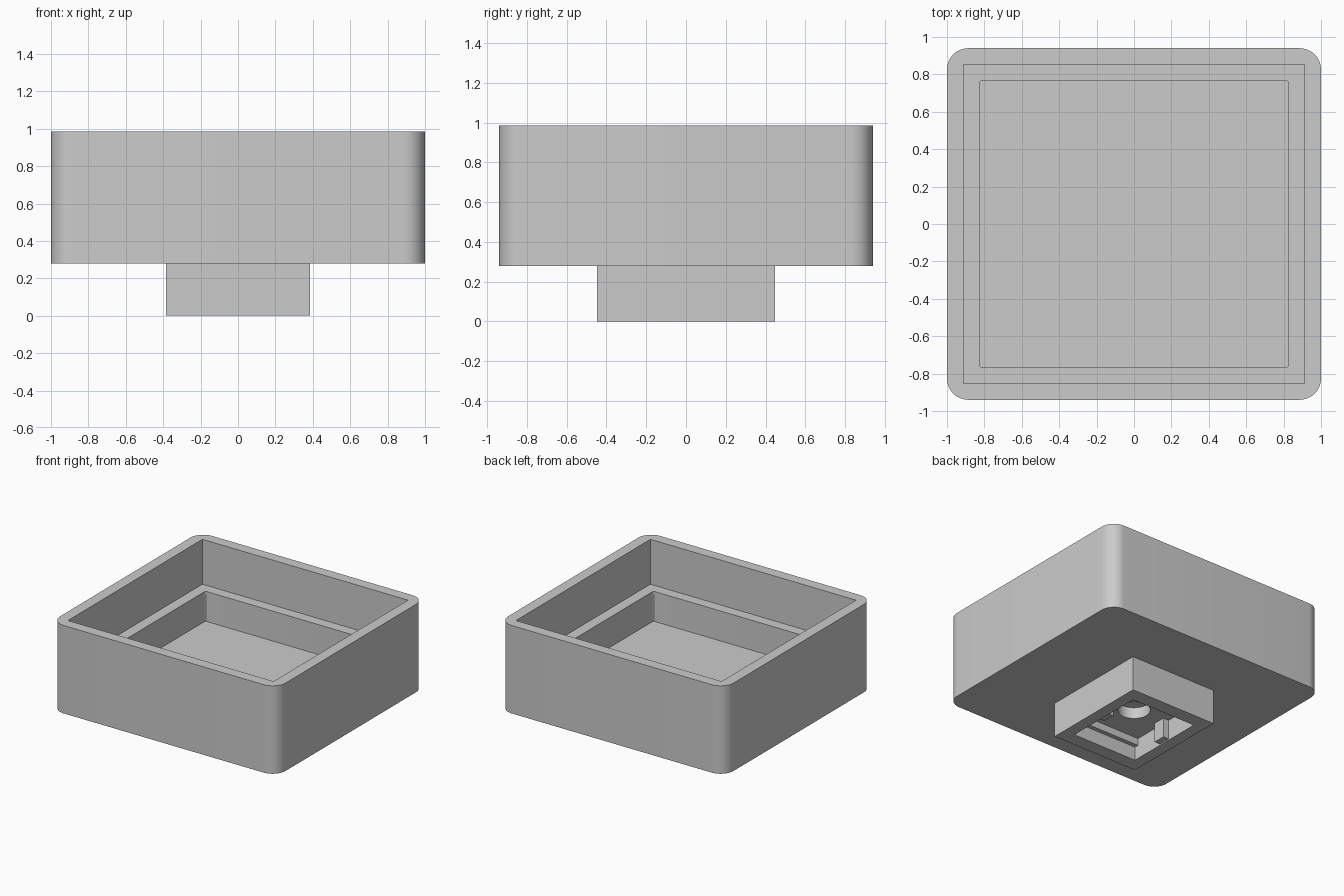
import bpy
import bmesh
import math

old = bpy.data.objects.get("Cube")
if old:
    bpy.data.objects.remove(old, do_unlink=True)

GREY = (0.6, 0.6, 0.6, 1)
grey = bpy.data.materials.new("plain grey")
grey.use_nodes = True
grey.diffuse_color = GREY
grey.node_tree.nodes["Principled BSDF"].inputs["Base Color"].default_value = GREY


def finish(name, bm):
    mesh = bpy.data.meshes.new(name)
    bm.to_mesh(mesh)
    bm.free()
    mesh.materials.append(grey)
    obj = bpy.data.objects.new(name, mesh)
    bpy.context.collection.objects.link(obj)
    return obj


def box(name, x, y, z, radius=0, segments=8):
    """Box from (min, max) ranges, with optional rounded upright edges."""
    bm = bmesh.new()
    bmesh.ops.create_cube(bm, size=1)
    for v in bm.verts:
        v.co = [r[0] if c < 0 else r[1] for c, r in zip(v.co, (x, y, z))]
    if radius:
        upright = [e for e in bm.edges
                   if abs(e.verts[0].co.z - e.verts[1].co.z) > 0.01]
        bmesh.ops.bevel(bm, geom=upright, offset=radius, segments=segments,
                        profile=0.5, affect='EDGES')
    return finish(name, bm)


def centred(name, half_x, half_y, z, radius=0, segments=8):
    return box(name, (-half_x, half_x), (-half_y, half_y), z, radius, segments)


def cylinder(name, radius, z):
    bm = bmesh.new()
    bmesh.ops.create_cone(bm, cap_ends=True, segments=48, radius1=radius,
                          radius2=radius, depth=z[1] - z[0])
    bmesh.ops.translate(bm, verts=bm.verts, vec=(0, 0, sum(z) / 2))
    return finish(name, bm)


def combine(target, tool, operation):
    """Apply a boolean and remove the tool object."""
    tool.hide_render = True
    mod = target.modifiers.new(operation.lower(), 'BOOLEAN')
    mod.operation = operation
    mod.solver = 'EXACT'
    mod.object = tool
    bpy.context.view_layer.objects.active = target
    bpy.ops.object.modifier_apply(modifier=mod.name)
    bpy.data.objects.remove(tool, do_unlink=True)


BOTTOM, TOP = 0.28, 0.985
LEDGE, FLOOR = 0.625, 0.385
CEILING = 0.167

# Tray with rounded corners and a stepped recess
tray = centred("tray", 1.0, 0.94, (BOTTOM, TOP), 0.115, 12)
combine(tray, centred("upper_recess", 0.912, 0.852, (LEDGE, TOP + 0.1)), 'DIFFERENCE')
combine(tray, centred("lower_recess", 0.826, 0.766, (FLOOR, LEDGE + 0.1), 0.012, 3),
        'DIFFERENCE')

# Socket block under the tray, hollow from below with a round hole
combine(tray, centred("socket_block", 0.384, 0.447, (0, BOTTOM + 0.03)), 'UNION')
combine(tray, centred("socket_pocket", 0.29, 0.335, (-0.1, CEILING)), 'DIFFERENCE')
combine(tray, cylinder("socket_hole", 0.12, (CEILING - 0.05, CEILING + 0.09)),
        'DIFFERENCE')

# Tabs and rails inside the socket, on opposite walls
for side, sign in (("left", 1), ("right", -1)):
    x = sorted((sign * 0.24, sign * 0.3))
    combine(tray, box(side + "_tab", x, (-0.05, 0.05), (0.01, CEILING + 0.01)), 'UNION')
for side, sign in (("front", -1), ("back", 1)):
    y = sorted((sign * 0.3, sign * 0.345))
    combine(tray, box(side + "_rail", (-0.3, 0.3), y, (0.11, CEILING + 0.01)), 'UNION')

# Smooth the rounded corners and keep the edges sharp
bpy.ops.object.select_all(action='DESELECT')
tray.select_set(True)
bpy.context.view_layer.objects.active = tray
bpy.ops.object.shade_smooth_by_angle(angle=math.radians(30))
